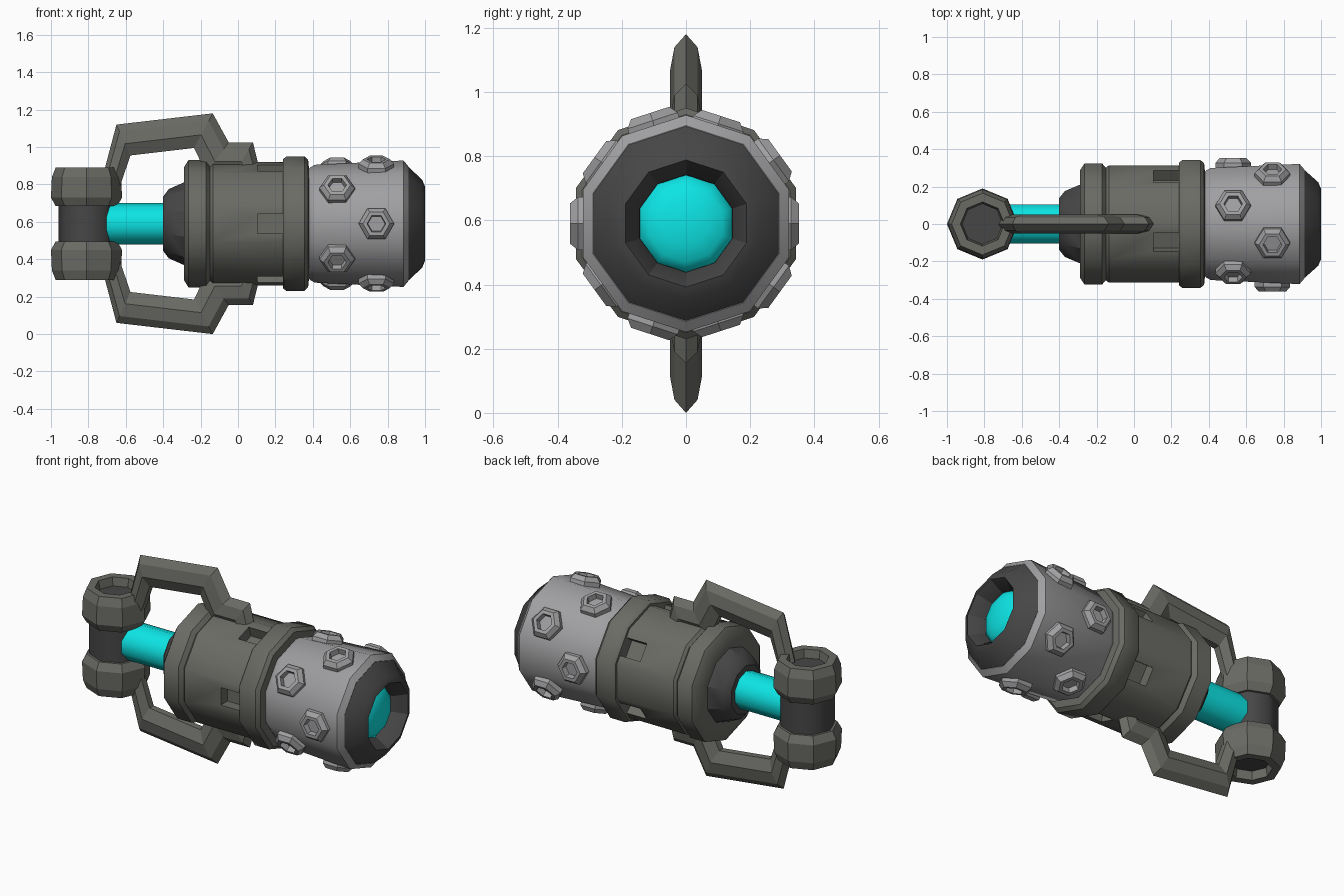
import bpy, bmesh, math
from mathutils import Matrix, Vector

if "Cube" in bpy.data.objects:
    bpy.data.objects.remove(bpy.data.objects["Cube"])

AXIS_Z = 0.59          # height of the barrel axis


def mat(name, r, g, b):
    m = bpy.data.materials.new(name)
    m.diffuse_color = (r, g, b, 1)
    m.use_nodes = True
    m.node_tree.nodes["Principled BSDF"].inputs["Base Color"].default_value = m.diffuse_color
    return m


LIGHT = mat("light grey", 0.35, 0.35, 0.36)
MID = mat("warm grey", 0.145, 0.145, 0.13)
DARK = mat("dark grey", 0.062, 0.062, 0.062)
CYAN = mat("cyan glow", 0.004, 0.78, 0.78)

# Lathe frames: local z becomes the barrel axis (+x) or stays vertical
BARREL = Matrix(((0, 0, 1, 0), (1, 0, 0, 0), (0, 1, 0, AXIS_Z), (0, 0, 0, 1)))
POST = Matrix.Translation((-0.81, 0, 0))


def finish(name, bm, material, angle):
    bmesh.ops.recalc_face_normals(bm, faces=bm.faces)
    me = bpy.data.meshes.new(name)
    bm.to_mesh(me)
    bm.free()
    me.materials.append(material)
    ob = bpy.data.objects.new(name, me)
    bpy.context.collection.objects.link(ob)
    if angle:
        bpy.ops.object.select_all(action='DESELECT')
        ob.select_set(True)
        bpy.context.view_layer.objects.active = ob
        bpy.ops.object.shade_smooth_by_angle(angle=math.radians(angle))
    return ob


def lathe(name, profile, material, frame=BARREL, sides=10, start=90, angle=37):
    """Spin (height, radius) pairs; both ends are capped."""
    bm = bmesh.new()
    rings = []
    for h, r in profile:
        rings.append([bm.verts.new(frame @ Vector((r * math.cos(a), r * math.sin(a), h)))
                      for a in (math.radians(start) + i * math.tau / sides for i in range(sides))])
    for a, b in zip(rings, rings[1:]):
        for i in range(sides):
            j = (i + 1) % sides
            bm.faces.new((a[i], a[j], b[j], b[i]))
    bm.faces.new(rings[0])
    bm.faces.new(rings[-1])
    return finish(name, bm, material, angle)


# Main housing with rear and front collars
housing = lathe("housing", [(-0.29, 0.20), (-0.29, 0.30), (-0.265, 0.34), (-0.17, 0.34),
                            (-0.15, 0.315), (-0.135, 0.33), (0.26, 0.33)], MID)
lathe("front_collar", [(0.24, 0.32), (0.24, 0.345), (0.26, 0.36), (0.355, 0.36),
                       (0.375, 0.34), (0.38, 0.29)], MID)

# Five slots cut into alternate housing faces
bm = bmesh.new()
for k in range(5):
    spin = Matrix.Rotation(math.radians(36 + 72 * k), 4, 'X')
    place = Matrix.Translation((0.175, 0, AXIS_Z)) @ spin @ Matrix.Translation((0, 0.31, 0))
    bmesh.ops.create_cube(bm, size=1, matrix=place @ Matrix.Diagonal((0.14, 0.12, 0.105, 1)))
cutter = finish("slot_cutter", bm, MID, 0)
cutter.hide_render = True
cutter.hide_viewport = True
mod = housing.modifiers.new("slots", 'BOOLEAN')
mod.object = cutter
mod.solver = 'EXACT'

# Light shell, dark muzzle and lens
lathe("shell", [(0.37, 0.28), (0.385, 0.30), (0.41, 0.315), (0.885, 0.338), (0.912, 0.305),
                (0.905, 0.25)], LIGHT)
lathe("muzzle", [(0.88, 0.30), (0.912, 0.303), (0.985, 0.235), (1.0, 0.198), (0.93, 0.152),
                 (0.89, 0.15)], DARK, angle=30)
lathe("lens", [(0.88, 0.155), (0.91, 0.152), (0.935, 0.12), (0.95, 0.07), (0.955, 0.02)], CYAN, angle=50)

# Rear cone and power rod
lathe("rear_cone", [(-0.40, 0.10), (-0.40, 0.145), (-0.37, 0.185), (-0.28, 0.225)], DARK, angle=30)
lathe("rod", [(-0.76, 0.11), (-0.38, 0.11)], CYAN)

# Vertical end post with two mirrored hollow caps
lathe("post", [(0.36, 0.15), (0.82, 0.15)], DARK, POST, 8, 0, 46)
for label, s in (("upper", 1), ("lower", -1)):
    prof = [(0.095, 0.14), (0.095, 0.165), (0.14, 0.19), (0.25, 0.185), (0.30, 0.165),
            (0.30, 0.118), (0.245, 0.108)]
    lathe(label + "_cap", [(AXIS_Z + s * h, r) for h, r in prof], MID, POST, 8, 0, 0)
    lathe(label + "_cap_floor", [(AXIS_Z + s * 0.20, 0.11), (AXIS_Z + s * 0.25, 0.11)],
          DARK, POST, 8, 0, 0)

# Handles: faceted cross-section swept between an outer and an inner path
OUTER = [(-0.74, 0.78), (-0.65, 1.12), (-0.135, 1.18), (-0.05, 1.025), (0.08, 1.025), (0.115, 0.88)]
INNER = [(-0.645, 0.75), (-0.575, 0.955), (-0.235, 0.995), (-0.17, 0.86), (-0.02, 0.86), (0.0, 0.84)]
SECTION = [(0, 0), (0.22, 0.036), (0.62, 0.05), (1, 0.02), (1, -0.02), (0.62, -0.05), (0.22, -0.036)]
for label, s in (("upper", 1), ("lower", -1)):
    bm = bmesh.new()
    rings = []
    for (ox, oz), (ix, iz) in zip(OUTER, INNER):
        rings.append([bm.verts.new((ox + (ix - ox) * t, y,
                                    AXIS_Z + s * (oz + (iz - oz) * t - AXIS_Z)))
                      for t, y in SECTION])
    n = len(SECTION)
    for a, b in zip(rings, rings[1:]):
        for i in range(n):
            bm.faces.new((a[i], a[(i + 1) % n], b[(i + 1) % n], b[i]))
    bm.faces.new(rings[0])
    bm.faces.new(rings[-1])
    finish(label + "_handle", bm, MID, 0)

# Two staggered rows of hollow hex bolts, one on every shell face
BOLT = [(-0.03, 0.095), (0.022, 0.095), (0.047, 0.072), (0.047, 0.05), (0.015, 0.046)]
for row, (x, first, apothem) in enumerate(((0.53, 0, 0.305), (0.74, 36, 0.315))):
    for k in range(5):
        turn = Matrix.Rotation(math.radians(first + 72 * k), 4, 'X')
        frame = (Matrix.Translation((x, 0, AXIS_Z)) @ turn @ Matrix.Translation((0, apothem, 0))
                 @ Matrix.Rotation(math.radians(-90), 4, 'X'))
        lathe(f"bolt_{row}_{k}", BOLT, LIGHT, frame, 6, 0, 0)
